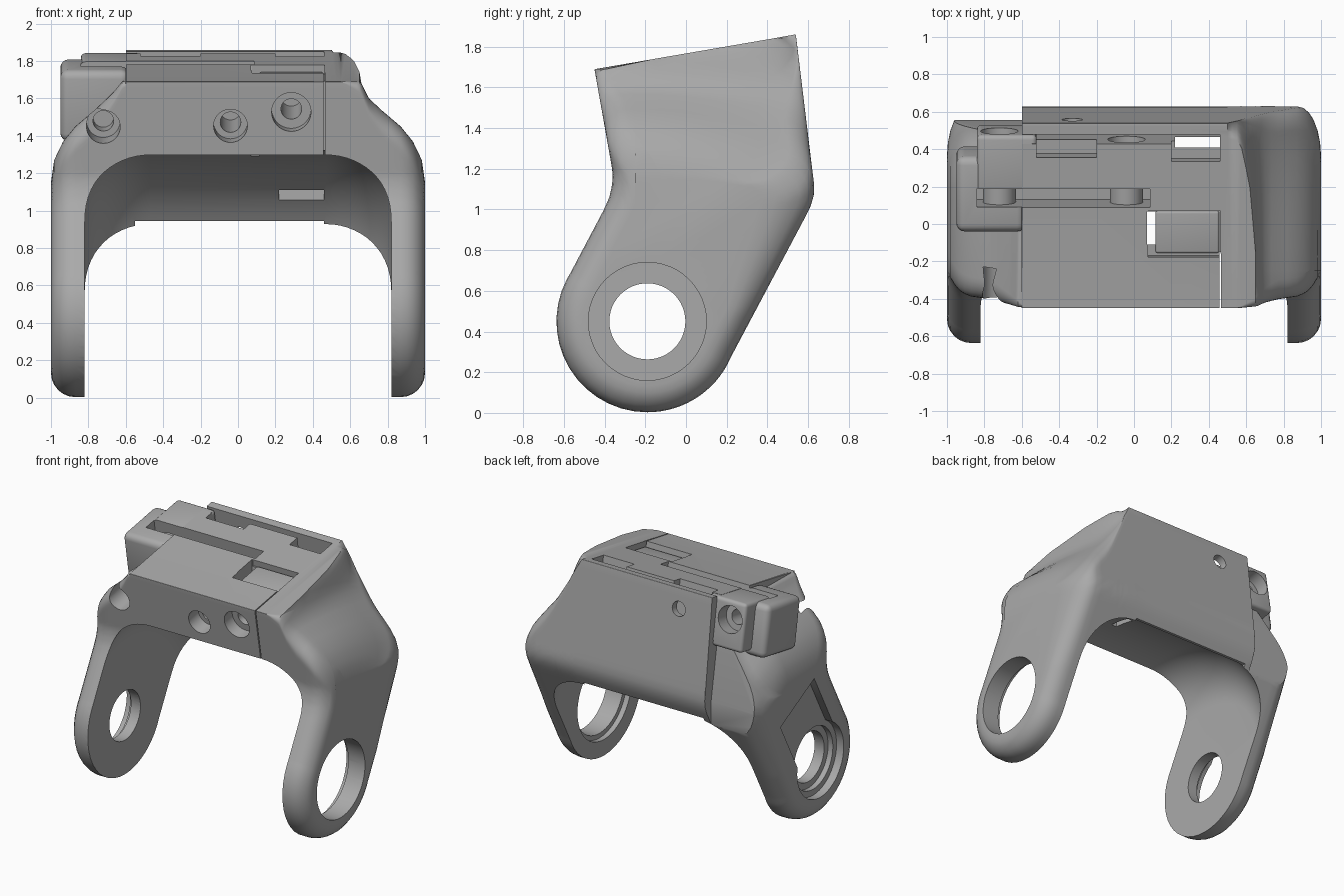
import bpy, bmesh, math
from mathutils import Matrix, Vector

if "Cube" in bpy.data.objects:
    bpy.data.objects.remove(bpy.data.objects["Cube"], do_unlink=True)

grey = bpy.data.materials.new("Satin grey")
grey.use_nodes = True
grey.diffuse_color = (0.40, 0.40, 0.40, 1)
grey.node_tree.nodes["Principled BSDF"].inputs["Base Color"].default_value = (0.40, 0.40, 0.40, 1)

SLOPE = 0.172                       # pitch of the sloping top deck
WORLD = Matrix()
DECK = Matrix.Translation((0, 0, 1.767)) @ Matrix.Rotation(math.atan(SLOPE), 4, 'X')
EYE_Y, EYE_Z, EYE_R = -0.19, 0.45, 0.447   # rounded leg end
LEAN = math.radians(28)


def make(name, bm, matrix=WORLD):
    bm.transform(matrix)
    bmesh.ops.recalc_face_normals(bm, faces=bm.faces)
    mesh = bpy.data.meshes.new(name)
    bm.to_mesh(mesh)
    bm.free()
    mesh.materials.append(grey)
    ob = bpy.data.objects.new(name, mesh)
    bpy.context.collection.objects.link(ob)
    return ob


def box(name, xs, ys, zs, matrix=DECK, bevel=0):
    bm = bmesh.new()
    bmesh.ops.create_cube(bm, size=1)
    for v in bm.verts:
        v.co = Vector([(r[0] + r[1]) / 2 + c * (r[1] - r[0]) for c, r in zip(v.co, (xs, ys, zs))])
    if bevel:
        bmesh.ops.bevel(bm, geom=bm.edges[:], offset=bevel, segments=4, profile=0.5, affect='EDGES')
    return make(name, bm, matrix)


def rod(name, radius, a, b, matrix=DECK):
    a, b = Vector(a), Vector(b)
    bm = bmesh.new()
    turn = (b - a).to_track_quat('Z', 'Y').to_matrix().to_4x4()
    bmesh.ops.create_cone(bm, cap_ends=True, segments=48, radius1=radius, radius2=radius,
                          depth=(b - a).length, matrix=Matrix.Translation((a + b) / 2) @ turn)
    return make(name, bm, matrix)


def carve(ob, cutters, keep=()):
    for c in cutters:
        mod = ob.modifiers.new("cut", 'BOOLEAN')
        mod.operation, mod.solver, mod.object = 'DIFFERENCE', 'EXACT', c
        bpy.context.view_layer.objects.active = ob
        bpy.ops.object.modifier_apply(modifier=mod.name)
    for c in cutters:
        if c not in keep:
            bpy.data.objects.remove(c, do_unlink=True)


def smooth(ob):
    bpy.ops.object.select_all(action='DESELECT')
    ob.select_set(True)
    bpy.context.view_layer.objects.active = ob
    bpy.ops.object.shade_smooth_by_angle(angle=math.radians(30))


def interp(table, t):
    for (t0, v0), (t1, v1) in zip(table, table[1:]):
        if t <= t1:
            return v0 + (v1 - v0) * (t - t0) / (t1 - t0)
    return table[-1][1]


# Side outline as y for each height, above the rounded leg end
FRONT = [(0.478, -0.679), (1.0, -0.403), (1.06, -0.377), (1.12, -0.363), (1.18, -0.36), (1.25, -0.372), (1.69, -0.45)]
BACK = [(0.241, 0.203), (0.97, 0.59), (1.02, 0.614), (1.07, 0.628), (1.12, 0.63), (1.2, 0.62), (1.86, 0.54)]
# Shoulder height for each distance from the middle: along its crest, and lower at the back
SHOULDER = [(0.62, 1.69), (0.66, 1.64), (0.7, 1.6), (0.77, 1.535), (0.87, 1.45), (0.935, 1.37), (0.983, 1.27), (1.0, 1.15)]
RIGHT = [(0.45, 1.87), (0.52, 1.86), (0.58, 1.835), (0.62, 1.8), (0.65, 1.74), (0.66, 1.68)] + SHOULDER[2:]
LEFT = [(0.598, 1.87), (0.602, 1.70)] + SHOULDER
REAR = [(0.5, 1.86), (0.55, 1.77), (0.6, 1.68), (0.7, 1.53), (0.8, 1.41), (0.9, 1.28), (1.0, 1.13)]


def chain(outline, sign, inset, top, corner):
    """One edge of a slice, from the bottom of the leg to its rounded top corner."""
    pts = []
    tangent = LEAN if sign < 0 else -LEAN
    r = EYE_R - inset
    for i in range(15):
        a = -math.pi / 2 + (tangent + math.pi / 2) * i / 14
        pts.append((EYE_Y + sign * r * math.cos(a), EYE_Z + r * math.sin(a)))
    z0 = pts[-1][1]

    def edge(z):
        extra = 1 + 0.7 * min(1, max(0, (z - 0.5) / 0.5)) if sign > 0 else 1
        return interp(outline, z) - sign * inset * 1.13 * extra
    for i in range(1, 31):
        z = z0 + (top - corner - z0) * i / 30
        pts.append((edge(z), z))
    for i in range(1, 9):
        a = math.pi / 2 * i / 8
        z = top - corner + corner * math.sin(a)
        pts.append((edge(z) - sign * corner * (1 - math.cos(a)), z))
    return pts


def body_slice(x):
    d = abs(x)
    f = interp(RIGHT if x > 0 else LEFT, d) if d > 0.5 else 1.87
    rear = interp(REAR, d) if x > 0.5 or x < -0.6 else 1.86
    u = max(0, (d - 0.87) / 0.13)
    inset = 0.13 * (1 - math.sqrt(max(0, 1 - u * u)))
    ramp = 0 if -0.6 < x < 0.5 else min(1, max(0, (d - 0.56) / 0.2))
    corner = 0.004 + 0.12 * ramp
    front = chain(FRONT, -1, inset, min(1.69, f), corner)
    back = chain(BACK, 1, inset, min(f, rear), corner)
    # deck rim, then a crest falling to the back corner
    rim = min(0.45, max(-0.25, (f - 1.767) / SLOPE)) if x > 0 or f > 1.75 else 0.2
    crest = min(f, 1.767 + SLOPE * rim)
    y1, z1 = back[-1]
    power = 1.7 if rear < 1.85 else 1
    fall = [(rim + (y1 - rim) * t / 6, crest + (z1 - crest) * (t / 6) ** power) for t in range(6)]
    return [(x, y, z) for y, z in front + fall + back[:0:-1]]


# Main yoke: lofted slices across the width
near = [0.3, 0.5, 0.525, 0.55, 0.575, 0.6, 0.62, 0.635, 0.65, 0.66, 0.68, 0.7, 0.735, 0.77, 0.82,
        0.87, 0.905, 0.935, 0.96, 0.983, 0.995, 1.0]
far = [0.598, 0.602] + [d for d in near if d > 0.61]
stations = [-d for d in reversed(far)] + near
bm = bmesh.new()
rings = [[bm.verts.new(p) for p in body_slice(x)] for x in stations]
for a, b in zip(rings, rings[1:]):
    for i in range(len(a)):
        j = (i + 1) % len(a)
        bm.faces.new((a[i], a[j], b[j], b[i]))
bm.faces.new(rings[0])
bm.faces.new(rings[-1])
bmesh.ops.triangulate(bm, faces=[f for f in bm.faces if len(f.verts) == 4])
yoke = make("yoke_body", bm)

# Swinging clearance between the legs: a round-cornered drum turned about the leg axis
arc = [math.pi / 2 * i / 14 for i in range(15)]
half = [(0.47 + 0.35 * math.cos(a), 0.55 + 0.325 * math.sin(a)) for a in arc]
outline = [(0.82, 0)] + half + [(-x, r) for x, r in reversed(half)] + [(-0.82, 0)]
bm = bmesh.new()
verts = [bm.verts.new((x, 0, r)) for x, r in outline]
edges = [bm.edges.new(pair) for pair in zip(verts, verts[1:])]
bmesh.ops.spin(bm, geom=verts + edges, cent=(0, 0, 0), axis=(1, 0, 0), angle=math.tau, steps=96)
bmesh.ops.remove_doubles(bm, verts=bm.verts, dist=0.0005)
drum = make("drum_cut", bm, Matrix.Translation((0, -0.165, EYE_Z)))


def eye(name, r, x0, x1):
    return rod(name, r, (x0, EYE_Y, EYE_Z), (x1, EYE_Y, EYE_Z), WORLD)


leg_frame = Matrix.Translation((0, EYE_Y, EYE_Z)) @ Matrix.Rotation(-LEAN, 4, 'X')
carve(yoke, [
    drum,
    # leg bores and the pocket outside the right leg
    eye("bore_wide", 0.29, 0.7, 1.1),
    eye("bore_step", 0.325, 0.7, 0.86),
    eye("bore_narrow", 0.187, -1.1, -0.7),
    eye("pocket_round", 0.28, -1.1, -0.94),
    eye("pocket_deep", 0.235, -1.1, -0.9),
    box("pocket_slot", (-1.1, -0.94), (-0.24, 0.22), (0, 0.61), leg_frame),
    # step beside the back plate, and its straight lower edge
    box("back_step", (-1.1, -0.6), (0.43, 0.8), (-0.86, 0.3)),
    box("back_trim", (-1.1, -0.6), (0.555, 0.8), (0.5, 1.6), WORLD),
    box("plate_trim", (-0.55, 0.46), (0.4, 0.8), (0.7, 0.945), WORLD),
    # deck slots and recesses
    box("back_gap", (-0.7, 0.46), (0.435, 0.485), (-0.32, 0.2)),
    box("lug_recess", (-0.52, -0.2), (0.36, 0.46), (-0.13, 0.2)),
    box("corner_recess", (0.2, 0.46), (0.34, 0.46), (-0.09, 0.2)),
    box("corner_opening", (0.22, 0.459), (0.41, 0.465), (0.7, 2), WORLD),
    box("tab_pocket", (0.075, 0.462), (-0.18, 0.07), (-0.05, 0.2)),
    box("tab_opening", (0.07, 0.115), (-0.11, 0.068), (1, 2), WORLD),
    box("seam", (0.456, 0.464), (-0.8, -0.16), (-1, 0.3)),
    rod("plate_hole", 0.055, (-0.33, 0.45, -0.15), (-0.33, 0.8, -0.15)),
])

# Clamp block with its lug on the right shoulder
block = box("clamp_block", (-0.95, -0.58), (-0.05, 0.36), (-0.4, -0.012), bevel=0.045)
lug = box("clamp_lug", (-0.84, -0.52), (0.17, 0.48), (-0.36, -0.002), bevel=0.025)

# Trench and screw holes run through body, block and lug
shared = [box("trench", (-0.84, 0.085), (0.09, 0.19), (-0.25, 0.2))]
for x, w, r, depth, end in ((-0.72, -0.245, 0.09, -0.27, -0.15), (-0.04, -0.24, 0.09, -0.34, 0.05),
                            (0.285, -0.165, 0.105, -0.36, 0.05)):
    shared.append(rod("head_bore", r, (x, -0.8, w), (x, depth, w)))
    shared.append(rod("shank_bore", 0.055, (x, -0.8, w), (x, end, w)))
for x in (-0.72, -0.04):
    shared.append(rod("nut_bore", 0.1, (x, 0.38, -0.14), (x, 0.484, -0.14)))
    shared.append(rod("nut_shank", 0.055, (x, 0.22, -0.14), (x, 0.42, -0.14)))
for ob in (yoke, block, lug):
    carve(ob, shared, keep=shared)
for c in shared:
    bpy.data.objects.remove(c, do_unlink=True)

# Screw sleeves crossing the trench, and the latch tab
sleeves = [rod("screw_sleeve", 0.088, (x, 0.08, -0.17), (x, 0.2, -0.17)) for x in (-0.72, -0.04)]
tab = box("latch_tab", (0.115, 0.455), (-0.165, 0.062), (-0.1, -0.035), bevel=0.012)

for ob in [yoke, block, lug, tab] + sleeves:
    smooth(ob)
